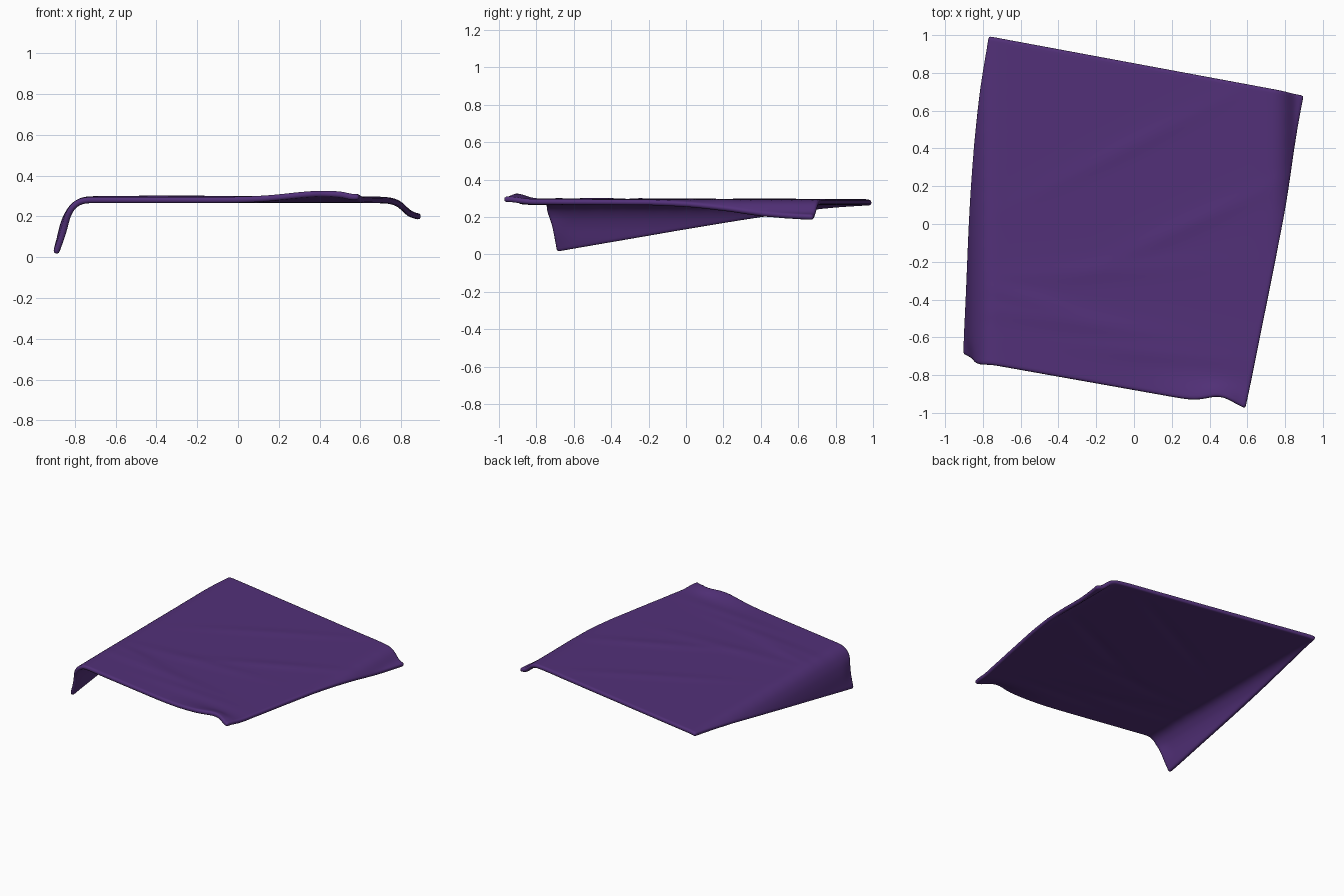
import bpy, bmesh, math
from mathutils import Vector

if "Cube" in bpy.data.objects:
    bpy.data.objects.remove(bpy.data.objects["Cube"])

N = 80
# flat corners of the cloth before it is draped
BL, BR = Vector((-0.77, 0.995)), Vector((0.925, 0.68))
FL, FR = Vector((-1.07, -0.69)), Vector((0.59, -0.985))
# cross-sections (x, z) that the overhanging sides follow
LEFT = [(-0.74, 0.28), (-0.775, 0.274), (-0.81, 0.25), (-0.84, 0.205),
        (-0.86, 0.15), (-0.876, 0.08), (-0.897, 0.007)]
RIGHT = [(0.68, 0.28), (0.75, 0.277), (0.79, 0.262), (0.845, 0.208), (0.895, 0.197)]


def follow(path, s):
    """Point at arc length s along a cross-section."""
    for (ax, az), (bx, bz) in zip(path, path[1:]):
        d = math.hypot(bx - ax, bz - az)
        if s <= d or (bx, bz) == path[-1]:
            return ax + (bx - ax) * s / d, az + (bz - az) * s / d
        s -= d


def gauss(d, w):
    return math.exp(-(d / w) ** 2)


# shallow creases: centre x, centre y, slope, length, width, height
CREASES = [(0.0, 0.42, 0.5, 0.45, 0.05, 0.005), (0.3, 0.0, 0.45, 0.4, 0.05, 0.006),
           (-0.2, -0.25, 0.05, 0.5, 0.05, 0.005), (-0.3, -0.52, -0.15, 0.5, 0.05, 0.007),
           (0.1, -0.68, -0.1, 0.4, 0.05, 0.006), (-0.55, -0.4, -0.25, 0.25, 0.04, 0.006)]


def drape(u, v):
    p = FL.lerp(FR, u).lerp(BL.lerp(BR, u), v)
    x, y = p
    front = v * 1.7
    # buckled front edge next to the right corner
    lift = 0.032 * gauss(x - 0.42, 0.24) * gauss(front, 0.10)
    y += 0.045 * gauss(x - 0.46, 0.10) * gauss(front, 0.10)
    lift -= 0.010 * gauss(x - 0.56, 0.03) * gauss(front, 0.05)
    for cx, cy, m, length, w, h in CREASES:
        lift += h * gauss(x - cx, length) * gauss(y - cy - m * (x - cx), w)
    z = 0.28
    if x < LEFT[0][0]:
        s = LEFT[0][0] - x
        x, z = follow(LEFT, s)
        # small tuck at the front of the hanging flap
        x += 0.012 * gauss(front, 0.06) * gauss(s - 0.2, 0.08)
        y -= 0.012 * gauss(front, 0.04) * gauss(s - 0.1, 0.06)
        lift *= max(0, 1 - s / 0.1)
    elif x > RIGHT[0][0]:
        x, z = follow(RIGHT, x - RIGHT[0][0])
    return x, y, z + lift


# cloth sheet
bm = bmesh.new()
grid = [[bm.verts.new(drape(i / N, j / N)) for i in range(N + 1)] for j in range(N + 1)]
for j in range(N):
    for i in range(N):
        bm.faces.new((grid[j][i], grid[j][i + 1], grid[j + 1][i + 1], grid[j + 1][i]))
# soften the bends
for _ in range(2):
    inner = [v for v in bm.verts if not v.is_boundary]
    bmesh.ops.smooth_vert(bm, verts=inner, factor=0.5,
                          use_axis_x=True, use_axis_y=True, use_axis_z=True)
for f in bm.faces:
    f.smooth = True
mesh = bpy.data.meshes.new("draped_cloth")
bm.to_mesh(mesh)
bm.free()
cloth = bpy.data.objects.new("draped_cloth", mesh)
bpy.context.collection.objects.link(cloth)

# fabric thickness with a rounded hem
solid = cloth.modifiers.new("thickness", 'SOLIDIFY')
solid.thickness = 0.03
solid.offset = 0
sub = cloth.modifiers.new("soft", 'SUBSURF')
sub.levels = sub.render_levels = 1

mat = bpy.data.materials.new("purple_fabric")
mat.diffuse_color = (0.085, 0.03, 0.19, 1)
mat.use_nodes = True
mat.node_tree.nodes["Principled BSDF"].inputs["Base Color"].default_value = mat.diffuse_color
mesh.materials.append(mat)
